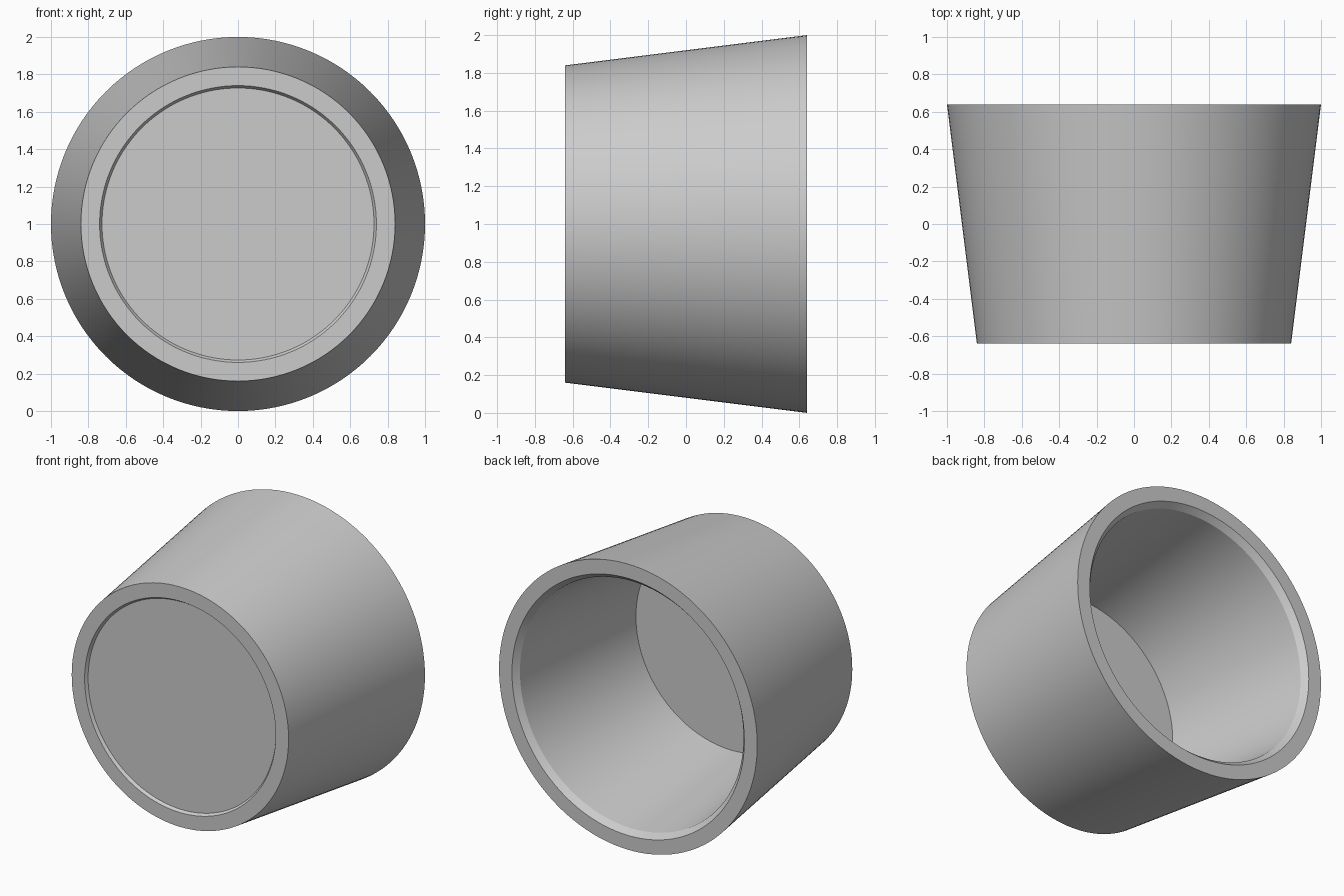
import bpy
import bmesh
import math

cube = bpy.data.objects.get("Cube")
if cube:
    bpy.data.objects.remove(cube)

SEGMENTS = 128

# Single plain grey
grey = bpy.data.materials.new("plain grey")
grey.use_nodes = True
colour = (0.6, 0.6, 0.6, 1)
grey.diffuse_color = colour
grey.node_tree.nodes["Principled BSDF"].inputs["Base Color"].default_value = colour


def lathe(name, profile, centre_z):
    """Revolve (radius, y) points about the y axis and cap both ends."""
    bm = bmesh.new()
    rings = []
    for r, y in profile:
        ring = []
        for i in range(SEGMENTS):
            a = math.tau * i / SEGMENTS
            ring.append(bm.verts.new((r * math.cos(a), y, r * math.sin(a))))
        rings.append(ring)
    for a, b in zip(rings, rings[1:]):
        for i in range(SEGMENTS):
            j = (i + 1) % SEGMENTS
            bm.faces.new((a[i], a[j], b[j], b[i]))
    bm.faces.new(rings[0])
    bm.faces.new(rings[-1])
    bmesh.ops.recalc_face_normals(bm, faces=bm.faces)
    mesh = bpy.data.meshes.new(name)
    bm.to_mesh(mesh)
    bm.free()
    mesh.materials.append(grey)
    obj = bpy.data.objects.new(name, mesh)
    obj.location.z = centre_z
    bpy.context.collection.objects.link(obj)
    return obj


# Tapered cup: recessed front, outer wall, back rim, bevelled lip, cavity floor
cup = lathe("tapered_cup", [
    (0.727, -0.62), (0.74, -0.64), (0.84, -0.64),
    (1.0, 0.64), (0.90, 0.64), (0.866, 0.60), (0.738, -0.50),
], 1.0)

bpy.ops.object.select_all(action="DESELECT")
cup.select_set(True)
bpy.context.view_layer.objects.active = cup
bpy.ops.object.shade_smooth_by_angle(angle=math.radians(20))
